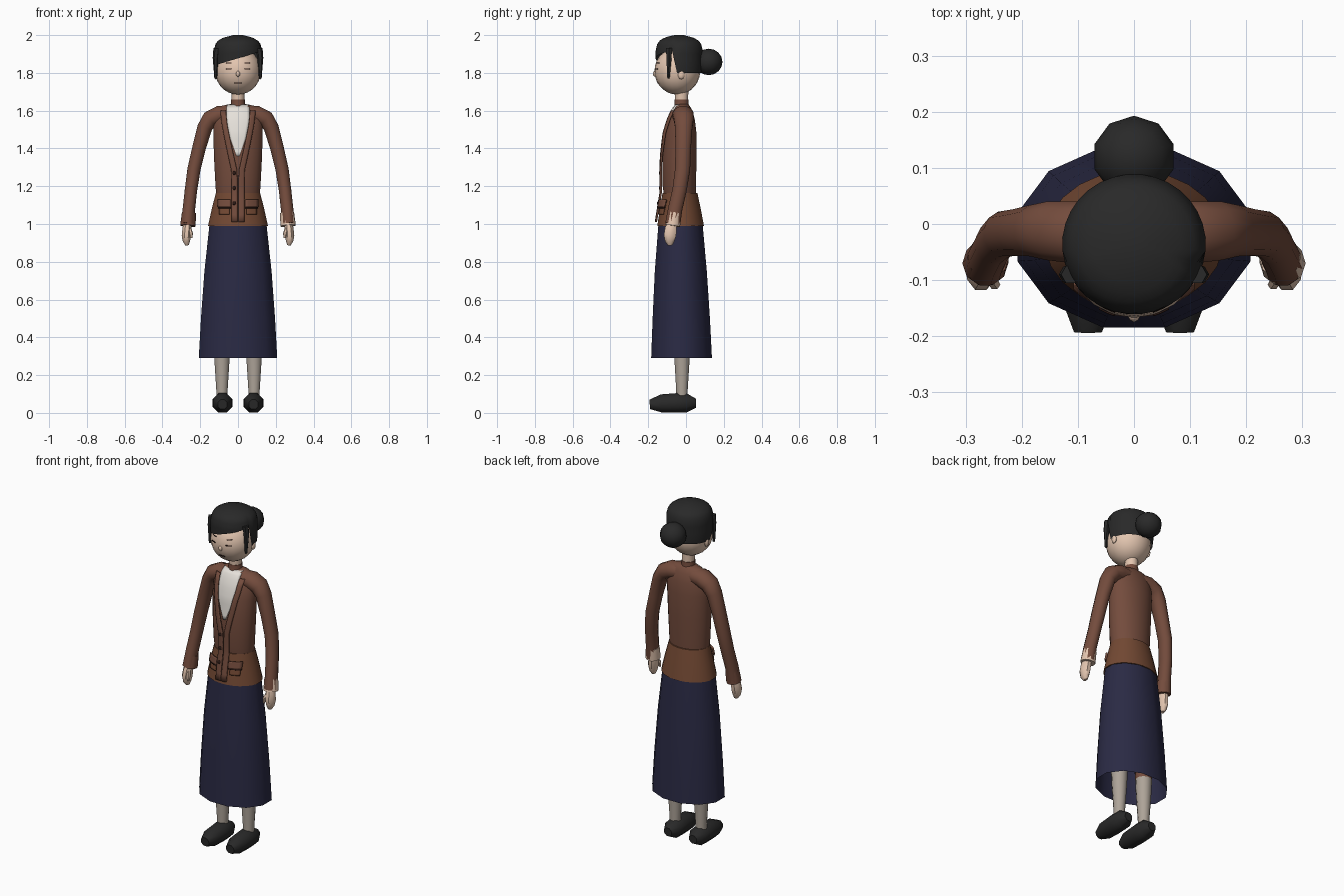
import bpy, bmesh, math
from mathutils import Vector

if "Cube" in bpy.data.objects:
    bpy.data.objects.remove(bpy.data.objects["Cube"])


def material(name, *srgb):
    m = bpy.data.materials.new(name)
    color = [(c / 255) ** 2.2 for c in srgb] + [1]
    m.use_nodes = True
    m.diffuse_color = color
    m.node_tree.nodes["Principled BSDF"].inputs["Base Color"].default_value = color
    return m


JACKET = material("brown wool", 115, 77, 63)
HEM = material("warm brown wool", 114, 74, 54)
SKIRT = material("navy cloth", 46, 46, 70)
HAIR = material("black hair", 45, 45, 45)
SKIN = material("skin", 226, 196, 174)
SHIRT = material("off white cotton", 229, 224, 217)
STOCKING = material("grey stocking", 172, 162, 151)
DARK = material("dark brown", 48, 32, 28)


def finish(name, bm, mats, angle=50, recalc=True):
    if recalc:
        bmesh.ops.recalc_face_normals(bm, faces=bm.faces)
    mesh = bpy.data.meshes.new(name)
    bm.to_mesh(mesh)
    bm.free()
    for m in mats:
        mesh.materials.append(m)
    mesh.shade_smooth()
    mesh.set_sharp_from_angle(angle=math.radians(angle))
    ob = bpy.data.objects.new(name, mesh)
    bpy.context.collection.objects.link(ob)
    return ob


def skin_rings(name, rings, mats, caps=(True, True), rule=None):
    """Bridge equal rings of points; rule picks a material index from a face centre."""
    bm = bmesh.new()
    loops = [[bm.verts.new(p) for p in ring] for ring in rings]
    n = len(loops[0])
    for a, b in zip(loops, loops[1:]):
        for i in range(n):
            j = (i + 1) % n
            bm.faces.new((a[i], a[j], b[j], b[i]))
    if caps[0]:
        bm.faces.new(loops[0])
    if caps[1]:
        bm.faces.new(loops[-1])
    if rule:
        for f in bm.faces:
            f.material_index = rule(f.calc_center_median())
    return finish(name, bm, mats)


def loft(name, rows, mats, n=24, cx=0, **kw):
    """Rows are height, half width, front y, back y."""
    angles = [math.tau * (i + 0.5) / n for i in range(n)]
    rings = [[(cx + w * math.cos(a), (f + b) / 2 + (b - f) / 2 * math.sin(a), z)
              for a in angles] for z, w, f, b in rows]
    return skin_rings(name, rings, mats, **kw)


def tube(name, points, mat, ref, n=12, stretch=1.0):
    """Points are x, y, z, radius; stretch widens the section along ref."""
    pos = [Vector(p[:3]) for p in points]
    rings = []
    for i, p in enumerate(pos):
        t = (pos[min(i + 1, len(pos) - 1)] - pos[max(i - 1, 0)]).normalized()
        u = (Vector(ref) - t * t.dot(Vector(ref))).normalized()
        v = t.cross(u)
        r = points[i][3]
        rings.append([p + u * r * stretch * math.cos(a) + v * r * math.sin(a)
                      for a in (math.tau * (k + 0.5) / n for k in range(n))])
    return skin_rings(name, rings, [mat])


def ball(name, centre, radii, mat, seg=16, rings=12):
    bm = bmesh.new()
    bmesh.ops.create_uvsphere(bm, u_segments=seg, v_segments=rings, radius=1)
    for v in bm.verts:
        v.co = Vector(c + r * k for c, r, k in zip(centre, radii, v.co))
    return finish(name, bm, [mat], 60)


def lerp_rows(rows, z):
    for a, b in zip(rows, rows[1:]):
        if z <= b[0]:
            t = max(0, (z - a[0]) / (b[0] - a[0]))
            return [p + (q - p) * t for p, q in zip(a, b)]
    return rows[-1]


def plate(name, rows, surface, mat, lift=0.006, thick=0.006, steps=5):
    """Rows are height, left x, right x; the plate hugs the front of a surface."""
    bm = bmesh.new()
    z0, z1 = rows[0][0], rows[-1][0]
    count = 3 * len(rows)
    grid = []
    for k in range(count + 1):
        z, xa, xb = lerp_rows(rows, z0 + (z1 - z0) * k / count)
        xs = [xa + (xb - xa) * i / steps for i in range(steps + 1)]
        grid.append([bm.verts.new((x, surface(x, z) - lift, z)) for x in xs])
    for a, b in zip(grid, grid[1:]):
        for i in range(steps):
            bm.faces.new((a[i], a[i + 1], b[i + 1], b[i]))
    ob = finish(name, bm, [mat], 40, recalc=False)
    mod = ob.modifiers.new("thickness", 'SOLIDIFY')
    mod.thickness, mod.offset = thick, 0
    return ob


# Jacket body, flared hem and skirt
torso = [(1.15, .116, -.117, .052), (1.2, .12, -.124, .054), (1.35, .128, -.125, .056),
         (1.48, .132, -.115, .056), (1.55, .13, -.097, .048), (1.6, .115, -.075, .035),
         (1.625, .09, -.058, .02), (1.635, .04, -.045, .01)]
hem = [(.99, .16, -.153, .096), (1.08, .14, -.139, .079), (1.165, .118, -.125, .061)]
loft("jacket_body", torso, [JACKET])
loft("jacket_hem", hem, [HEM])
loft("skirt", [(.29, .215, -.19, .143), (.5, .203, -.182, .132), (.75, .184, -.17, .115),
               (1.0, .156, -.15, .092)], [SKIRT], n=12, caps=(False, True))
body = hem + torso[1:]


def body_front(x, z):
    _, w, f, b = lerp_rows(body, z)
    return (f + b) / 2 - (b - f) / 2 * math.sqrt(max(0.05, 1 - (x / w) ** 2))


# Shirt front, lapels, buttons and pockets
plate("shirt_front", [(1.36, -.008, .008), (1.45, -.04, .04), (1.55, -.062, .062),
                      (1.63, -.06, .06)], body_front, SHIRT, lift=.003, steps=8)
for s, side in ((-1, "right"), (1, "left")):
    path = [(1.01, .002, .034), (1.28, .004, .034), (1.42, .036, .064), (1.53, .058, .085),
            (1.6, .064, .092)]
    plate(side + "_lapel", [(z, s * a, s * b) for z, a, b in path], body_front, JACKET,
          lift=.011, thick=.009, steps=3)
    plate(side + "_pocket", [(1.05, s * .045, s * .098), (1.1, s * .045, s * .098)],
          body_front, HEM, lift=.006)
    plate(side + "_pocket_flap", [(1.09, s * .038, s * .105), (1.128, s * .038, s * .105)],
          body_front, JACKET, lift=.015, thick=.009)
    plate(side + "_pocket_seam", [(1.083, s * .038, s * .105), (1.09, s * .038, s * .105)],
          body_front, DARK, lift=.014)
for i, z in enumerate((1.11, 1.19, 1.27)):
    ball(f"button_{i + 1}", (-.02, body_front(-.02, z) - .016, z), (.01, .005, .01), DARK, 8, 6)

# Collar and neck
loft("collar", [(1.6, .045, -.07, .022), (1.63, .038, -.062, .016), (1.658, .037, -.061, .015)],
     [JACKET], n=12)
loft("neck", [(1.64, .034, -.058, .012), (1.72, .036, -.062, .014)], [SKIN], n=12)

# Head and face
HEAD, SIZE = (0, -.046, 1.81), (.121, .121, .125)
ball("head", HEAD, SIZE, SKIN, 20, 14)
ball("nose", (0, -.163, 1.795), (.011, .012, .016), SKIN, 8, 6)


def face_front(x, z):
    d = 1 - (x / SIZE[0]) ** 2 - ((z - HEAD[2]) / SIZE[2]) ** 2
    return HEAD[1] - SIZE[1] * math.sqrt(max(0, d))


for s, side in ((-1, "right"), (1, "left")):
    for part, z, h in (("eye", 1.82, .005), ("brow", 1.852, .004)):
        plate(f"{side}_{part}", [(z - h / 2, s * .034, s * .062), (z + h / 2, s * .034, s * .062)],
              face_front, DARK, lift=.001, thick=.003)
    ball(side + "_ear", (s * .118, -.025, 1.79), (.01, .018, .024), SKIN, 8, 6)
    tube(side + "_hair_strand", [(s * .112, -.09, 1.93, .018), (s * .118, -.09, 1.88, .016),
                                 (s * .118, -.093, 1.77, .007)], HAIR, (0, 1, 0), n=6)
plate("mouth", [(1.745, -.018, .018), (1.749, -.018, .018)], face_front, DARK, .001, .003)

# Hair cap with a swept fringe, lower at the back
profile = [(1.79, .96), (1.83, 1), (1.92, 1), (1.955, .93), (1.975, .8), (1.99, .55), (2.0, .2)]
hair_rings = []
for k in range(11):
    ring = []
    for i in range(32):
        a = math.tau * (i + .5) / 32
        x, y = .128 * math.cos(a), -.036 + .125 * math.sin(a)
        low = 1.8 if y > -.068 else 1.877 + .3 * x
        z = low + (2.0 - low) * (k / 10) ** .75
        r = lerp_rows(profile, z)[1]
        ring.append((x * r, -.036 + (y + .036) * r, z))
    hair_rings.append(ring)
skin_rings("hair_cap", hair_rings, [HAIR], caps=(False, True))
ball("hair_bun", (0, .12, 1.858), (.074, .073, .07), HAIR, 10, 8)

# Arms, cuffs, hands, legs and shoes
for s, side in ((-1, "right"), (1, "left")):
    arm = [(.04, -.018, 1.58, .046), (.1, -.015, 1.577, .05), (.148, -.012, 1.555, .047),
           (.176, -.012, 1.51, .041), (.207, -.015, 1.4, .037), (.233, -.018, 1.29, .036),
           (.249, -.034, 1.18, .034), (.26, -.057, 1.08, .034), (.266, -.07, 1.0, .036)]
    tube(side + "_sleeve", [(s * x, y, z, r) for x, y, z, r in arm], JACKET, (0, 1, 0),
         n=12, stretch=1.15)
    tube(side + "_cuff", [(s * .26, -.06, 1.06, .037), (s * .265, -.07, .99, .041)],
         SKIN if s > 0 else JACKET, (0, 1, 0), n=10)
    hand = [(.266, -.072, 1.01, .02), (.27, -.08, .975, .026), (.273, -.085, .94, .027),
            (.273, -.086, .91, .021), (.27, -.084, .888, .01)]
    tube(side + "_hand", [(s * x, y, z, r) for x, y, z, r in hand], SKIN, (0, 1, 0),
         n=8, stretch=1.3)
    tube(side + "_thumb", [(s * .258, -.092, .98, .01), (s * .248, -.108, .95, .01),
                           (s * .248, -.11, .925, .006)], SKIN, (0, 1, 0), n=6)
    loft(side + "_leg", [(.05, .031, -.053, .01), (.12, .031, -.053, .01),
                         (.29, .042, -.063, .021), (.37, .045, -.066, .024),
                         (.6, .058, -.085, .04)], [STOCKING, JACKET], n=12, cx=s * .085,
         rule=lambda c: int(c.z > .37))
    shoe = [(.053, .05, .026), (.005, .0525, .054), (-.05, .0525, .056), (-.13, .05, .052),
            (-.192, .045, .027)]
    tube(side + "_shoe", [(s * .082, y, z, r) for y, z, r in shoe], HAIR, (1, 0, 0), n=8)
